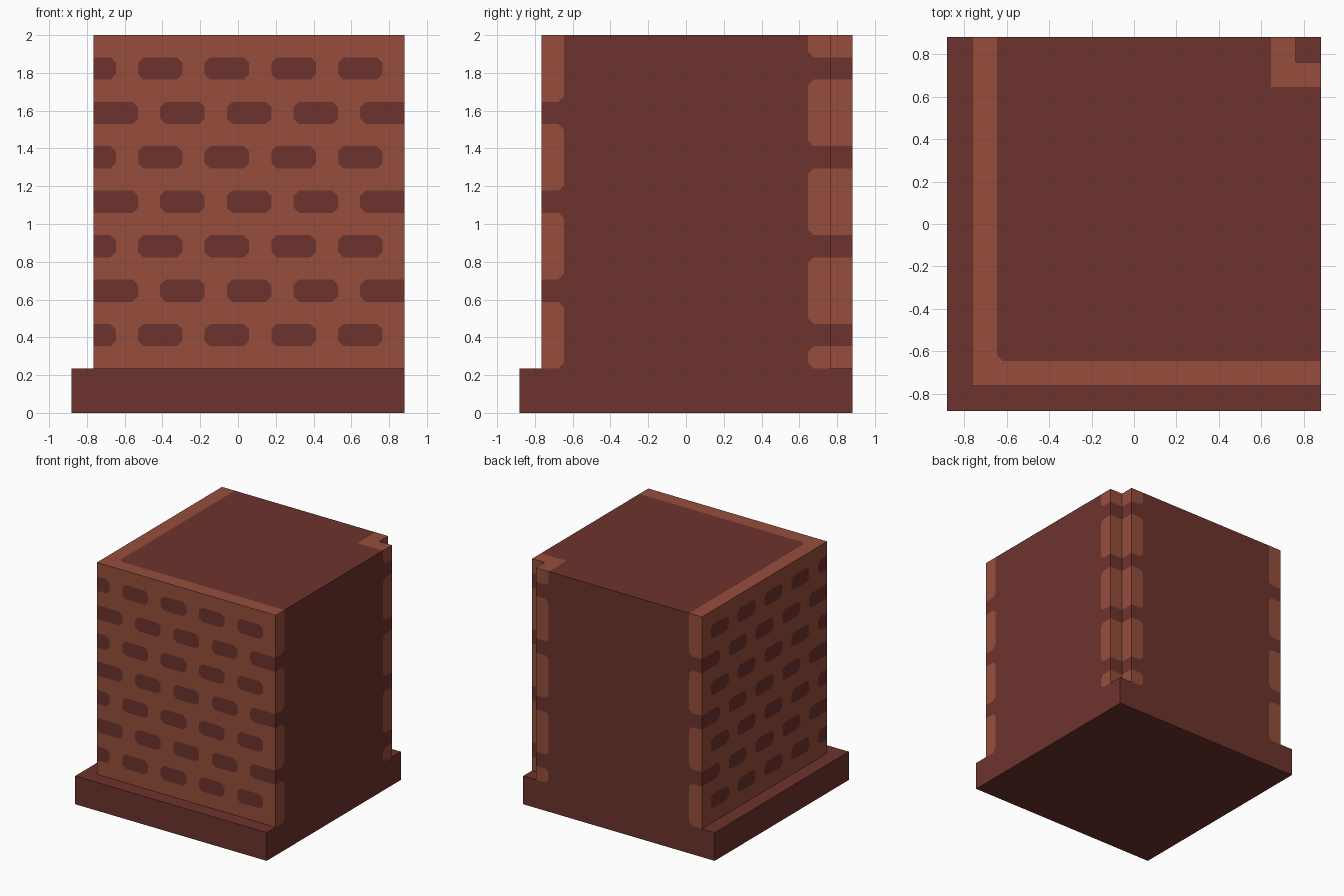
import bpy, bmesh
from mathutils import Vector

if "Cube" in bpy.data.objects:
    bpy.data.objects.remove(bpy.data.objects["Cube"])

U = 2 / 17          # one grid unit: base is 15 x 15 x 2 units, total height 17
C = 0.24            # cut on painted corners, in units
LIGHT, DARK = 0, 1


def material(name, rgb):
    m = bpy.data.materials.new(name)
    m.diffuse_color = (*rgb, 1)
    m.use_nodes = True
    m.node_tree.nodes["Principled BSDF"].inputs["Base Color"].default_value = m.diffuse_color
    return m


mats = [material("light mortar", (0.305, 0.076, 0.045)),
        material("dark brick", (0.153, 0.033, 0.027))]


def finish(bm, name):
    bmesh.ops.remove_doubles(bm, verts=bm.verts, dist=1e-5)
    me = bpy.data.meshes.new(name)
    bm.to_mesh(me)
    bm.free()
    for m in mats:
        me.materials.append(m)
    bpy.context.collection.objects.link(bpy.data.objects.new(name, me))


# Base slab
bm = bmesh.new()
bmesh.ops.create_cube(bm, size=1)
for v in bm.verts:
    v.co = Vector((v.co.x * 15, v.co.y * 15, v.co.z * 2 + 1)) * U
for f in bm.faces:
    f.material_index = DARK
finish(bm, "base_slab")

# Brick block, assembled from flush coloured tiles
bm = bmesh.new()


def polygon(pts, place, normal, colour):
    f = bm.faces.new([bm.verts.new(Vector(place(*p)) * U) for p in pts])
    f.normal_update()
    if f.normal.dot(Vector(normal)) < 0:
        f.normal_flip()
    f.material_index = colour


def tile(place, normal, a0, a1, b0, b1, colour, cut=()):
    """Rectangle; corners listed in cut (0-3, counter-clockwise) take the other colour."""
    corners = [(a0, b0), (a1, b0), (a1, b1), (a0, b1)]
    pts = []
    for n, p in enumerate(corners):
        if n not in cut:
            pts.append(p)
            continue
        pair = []
        for q in (corners[n - 1], corners[(n + 1) % 4]):
            d = (Vector(q) - Vector(p)).normalized() * C
            pair.append((p[0] + d.x, p[1] + d.y))
        pts += pair
        polygon([pair[0], p, pair[1]], place, normal, 1 - colour)
    polygon(pts, place, normal, colour)


def wall(offset, sign, swap):
    """Placing function and normal of a wall facing y (or x when swapped)."""
    if swap:
        return (lambda i, k: (offset, i - 6.5, k)), (sign, 0, 0)
    return (lambda i, k: (i - 6.5, offset, k)), (0, sign, 0)


def edge_strip(w, a0, a1, breaks, cut_side):
    """Light edge column interrupted by dark brick ends."""
    z = 2
    for b in breaks + [17]:
        cut = {"right": [1], "left": [0], None: []}[cut_side][:]
        if b < 17 and cut_side:
            cut.append(2 if cut_side == "right" else 3)
        tile(*w, a0, a1, z, b, LIGHT, cut)
        if b < 17:
            tile(*w, a0, a1, b, b + 1, DARK)
        z = b + 1


row_a = [(0, 1), (2, 4), (5, 7), (8, 10), (11, 13)]
row_b = [(0, 2), (3, 5), (6, 8), (9, 11), (12, 14)]
breaks_a, breaks_b = [3, 7, 11, 15], [5, 9, 13]

for swap in (False, True):
    # Brick walls: front and left
    w = wall(-6.5, -1, swap)
    for k in range(2, 17, 2):
        tile(*w, 0, 14, k, k + 1, LIGHT)
    for k in range(3, 17, 2):
        end = 0
        for s, e in (row_a if k in breaks_a else row_b):
            if s > end:
                tile(*w, end, s, k, k + 1, LIGHT)
            cut = ([0, 3] if s > 0 else []) + ([1, 2] if e < 14 else [])
            tile(*w, s, e, k, k + 1, DARK, cut)
            end = e
        if end < 14:
            tile(*w, end, 14, k, k + 1, LIGHT)
    # Plain walls: back and right
    w = wall(7.5, 1, swap)
    tile(*w, 1, 12, 2, 17, DARK)
    edge_strip(w, 0, 1, breaks_b, "right")
    edge_strip(w, 12, 13, breaks_a, "left")
    # Notch in the back right corner
    edge_strip(wall(6.5, 1, swap), 13, 14, breaks_a, None)

# Top
t = (lambda i, j: (i - 6.5, j - 6.5, 17)), (0, 0, 1)
tile(*t, 0, 14, 0, 1, LIGHT)
tile(*t, 0, 1, 1, 14, LIGHT)
tile(*t, 1, 12, 1, 14, DARK, [0])
tile(*t, 12, 14, 1, 12, DARK)
tile(*t, 12, 14, 12, 13, LIGHT)
tile(*t, 12, 13, 13, 14, LIGHT)
finish(bm, "brick_block")
